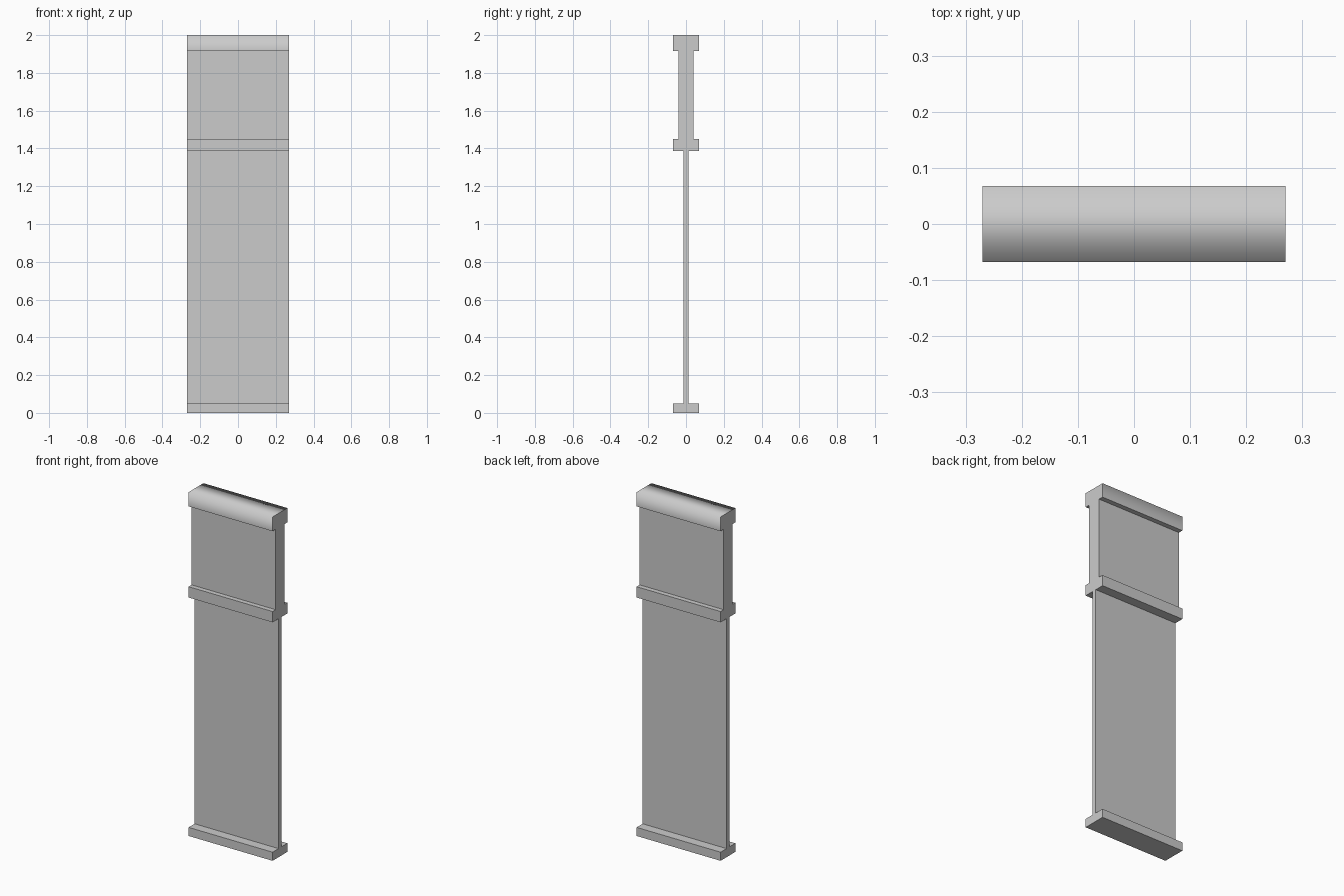
import bpy
import bmesh

if "Cube" in bpy.data.objects:
    bpy.data.objects.remove(bpy.data.objects["Cube"], do_unlink=True)

HALF_WIDTH = 0.27

# Single plain grey finish
grey = bpy.data.materials.new("plain_grey")
grey.use_nodes = True
colour = (0.6, 0.6, 0.6, 1)
grey.diffuse_color = colour
grey.node_tree.nodes["Principled BSDF"].inputs["Base Color"].default_value = colour


def slab(name, half_depth, bottom, top, soft_top=False):
    """Full-width box; soft_top blends the shading over its long upper edges."""
    bm = bmesh.new()
    bmesh.ops.create_cube(bm, size=2)
    for v in bm.verts:
        v.co.x *= HALF_WIDTH
        v.co.y *= half_depth
        v.co.z = top if v.co.z > 0 else bottom
    for f in bm.faces:
        f.smooth = soft_top
    for e in bm.edges:
        a, b = (v.co for v in e.verts)
        upper_long = a.z == b.z == top and a.y == b.y
        e.smooth = soft_top and upper_long
    mesh = bpy.data.meshes.new(name)
    bm.to_mesh(mesh)
    bm.free()
    mesh.materials.append(grey)
    obj = bpy.data.objects.new(name, mesh)
    bpy.context.collection.objects.link(obj)
    return obj


# Horizontal rails
slab("bottom_rail", 0.068, 0, 0.05, True)
slab("middle_rail", 0.068, 1.387, 1.45, True)
slab("top_rail", 0.068, 1.917, 2, True)

# Thin lower panel and thicker upper panel between the rails
slab("lower_panel", 0.013, 0.05, 1.387)
slab("upper_panel", 0.04, 1.45, 1.917)
